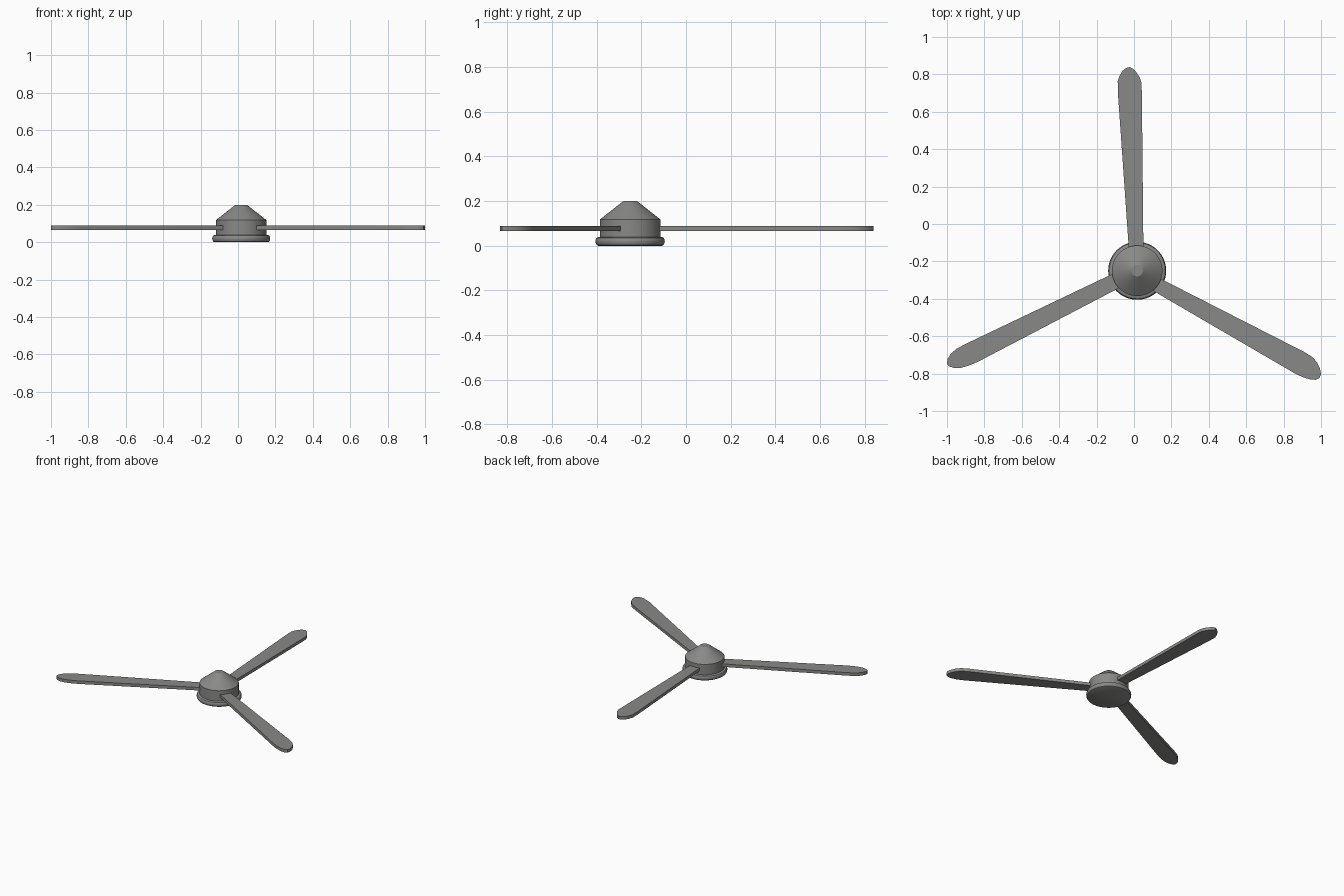
import bpy, bmesh, math

if "Cube" in bpy.data.objects:
    bpy.data.objects.remove(bpy.data.objects["Cube"])

grey = bpy.data.materials.new("metal grey")
grey.diffuse_color = (0.25, 0.255, 0.24, 1)
grey.use_nodes = True
grey.node_tree.nodes["Principled BSDF"].inputs["Base Color"].default_value = grey.diffuse_color

HUB = (0.017, -0.25)


def finish(name, bm):
    bmesh.ops.recalc_face_normals(bm, faces=bm.faces)
    mesh = bpy.data.meshes.new(name)
    bm.to_mesh(mesh)
    bm.free()
    mesh.materials.append(grey)
    ob = bpy.data.objects.new(name, mesh)
    bpy.context.collection.objects.link(ob)
    bpy.context.view_layer.objects.active = ob
    ob.select_set(True)
    bpy.ops.object.shade_smooth_by_angle(angle=math.radians(30))
    ob.select_set(False)
    return ob


def lathe(name, profile, sides=64):
    """Closed solid of revolution from (radius, z) points."""
    bm = bmesh.new()
    rings = []
    for r, z in profile:
        rings.append([bm.verts.new((r * math.cos(2 * math.pi * i / sides),
                                    r * math.sin(2 * math.pi * i / sides), z))
                      for i in range(sides)])
    for a, b in zip(rings, rings[1:]):
        for i in range(sides):
            j = (i + 1) % sides
            bm.faces.new((a[i], a[j], b[j], b[i]))
    bm.faces.new(rings[0])
    bm.faces.new(rings[-1])
    ob = finish(name, bm)
    ob.location = (*HUB, 0)
    return ob


def blade(name, outline, z0=0.066, z1=0.089):
    """Flat plate extruded from its plan outline."""
    bm = bmesh.new()
    face = bm.faces.new([bm.verts.new((x, y, z0)) for x, y in outline])
    top = bmesh.ops.extrude_face_region(bm, geom=[face])["geom"]
    bmesh.ops.translate(bm, vec=(0, 0, z1 - z0),
                        verts=[v for v in top if isinstance(v, bmesh.types.BMVert)])
    return finish(name, bm)


# Hub: rounded base flange, then the drum with its conical cap
lathe("base_flange", [(0.143, 0.0), (0.150, 0.004), (0.154, 0.012), (0.155, 0.020),
                      (0.154, 0.028), (0.150, 0.035), (0.143, 0.039)])
lathe("hub_cone", [(0.135, 0.03), (0.135, 0.118), (0.036, 0.196), (0.030, 0.2)])

# Three blades, each slightly different in plan
blade("back_blade", [
    (-0.025, -0.16), (-0.030, -0.10), (-0.086, 0.70), (-0.087, 0.765), (-0.078, 0.79),
    (-0.062, 0.818), (-0.042, 0.834), (-0.023, 0.839), (-0.004, 0.830), (0.012, 0.812),
    (0.030, 0.785), (0.040, 0.757), (0.042, 0.70), (0.050, -0.10), (0.050, -0.16)])
blade("right_blade", [
    (0.10, -0.27), (0.155, -0.299), (0.91, -0.684), (0.955, -0.712), (0.98, -0.742),
    (0.995, -0.775), (1.0, -0.803), (0.992, -0.823), (0.972, -0.833), (0.945, -0.832),
    (0.905, -0.820), (0.865, -0.802), (0.112, -0.363), (0.06, -0.333)])
blade("left_blade", [
    (-0.07, -0.247), (-0.128, -0.273), (-0.90, -0.641), (-0.950, -0.668), (-0.980, -0.695),
    (-0.997, -0.722), (-1.0, -0.748), (-0.988, -0.762), (-0.960, -0.770), (-0.925, -0.769),
    (-0.885, -0.758), (-0.835, -0.737), (-0.091, -0.348), (-0.03, -0.316)])
